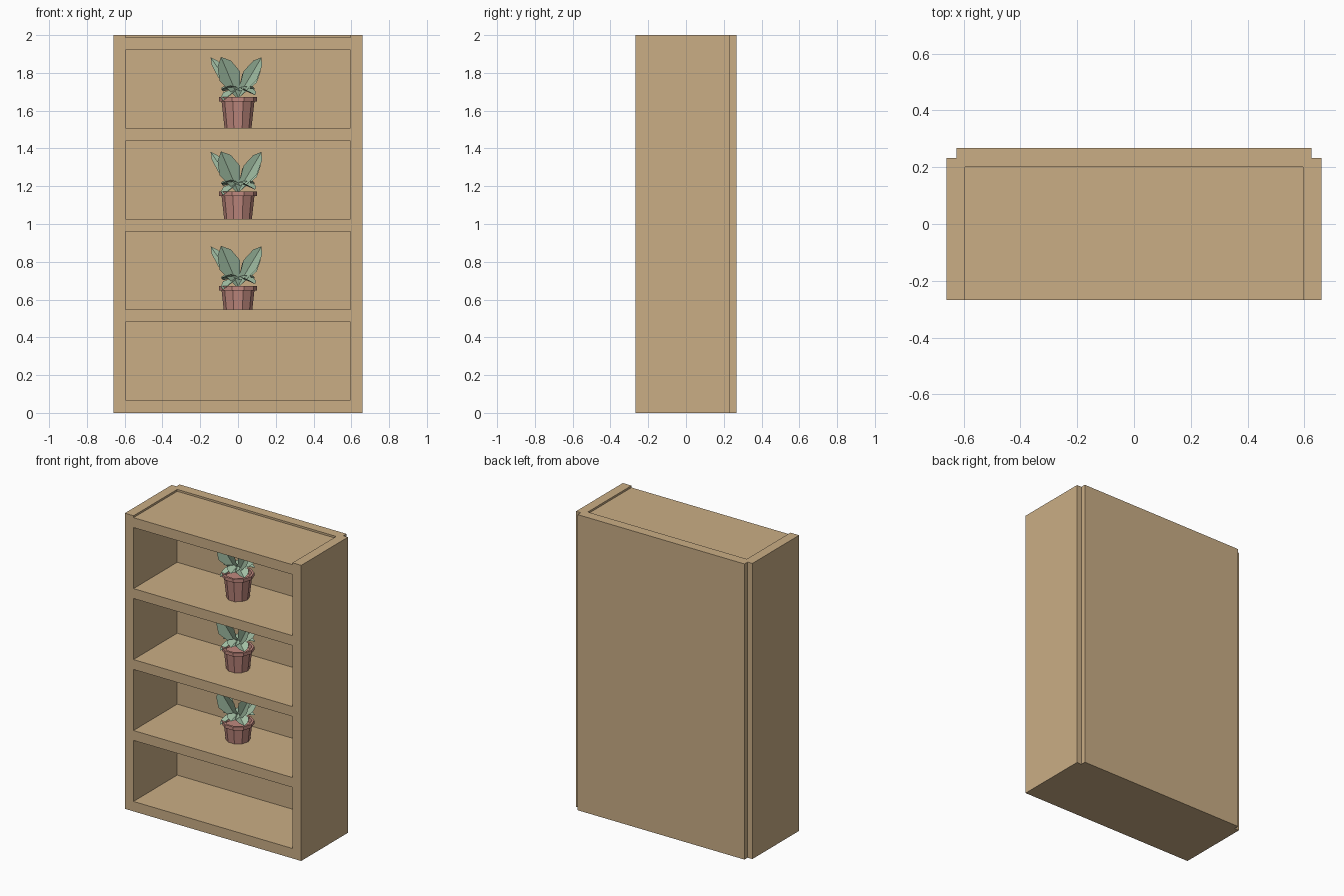
import bpy
import bmesh
from math import radians
from mathutils import Vector

cube = bpy.data.objects.get("Cube")
if cube:
    bpy.data.objects.remove(cube)


def material(name, rgb):
    m = bpy.data.materials.new(name)
    m.use_nodes = True
    m.diffuse_color = (*rgb, 1)
    m.node_tree.nodes["Principled BSDF"].inputs["Base Color"].default_value = (*rgb, 1)
    return m


WOOD = material("light wood", (0.59, 0.42, 0.235))
CLAY = material("pink clay", (0.53, 0.25, 0.21))
LEAF = material("pale green", (0.36, 0.52, 0.37))


def finish(name, bm, mat):
    mesh = bpy.data.meshes.new(name)
    bm.to_mesh(mesh)
    bm.free()
    mesh.materials.append(mat)
    obj = bpy.data.objects.new(name, mesh)
    bpy.context.collection.objects.link(obj)
    return obj


def box(name, low, high, mat):
    low, high = Vector(low), Vector(high)
    bm = bmesh.new()
    bmesh.ops.create_cube(bm, size=1)
    for v in bm.verts:
        v.co = (low + high) / 2 + v.co * (high - low)
    return finish(name, bm, mat)


# Cabinet carcass
FRONT, BACK, SIDE_BACK, PANEL_FRONT = -0.267, 0.267, 0.233, 0.2
OUT, IN, THICK, PITCH = 0.66, 0.595, 0.067, 0.48
box("left_side", (IN, FRONT, 0), (OUT, SIDE_BACK, 2), WOOD)
box("right_side", (-OUT, FRONT, 0), (-IN, SIDE_BACK, 2), WOOD)
box("back_panel", (-0.625, PANEL_FRONT, 0), (0.625, BACK, 2), WOOD)
for i in range(5):
    z = i * PITCH
    box(f"shelf_{i + 1}", (-IN, FRONT, z), (IN, PANEL_FRONT, z + THICK), WOOD)


# Pot: a turned profile with a thick rim and a recessed floor
def pot(name, top):
    profile = [(0.071, -0.168), (0.087, -0.023), (0.1, -0.023),
               (0.1, 0), (0.085, 0), (0.08, -0.03)]
    bm = bmesh.new()
    verts = [bm.verts.new((r, 0, z + top)) for r, z in profile]
    edges = [bm.edges.new(pair) for pair in zip(verts, verts[1:])]
    bmesh.ops.spin(bm, geom=verts + edges, cent=(0, 0, 0), axis=(0, 0, 1),
                   angle=radians(360), steps=10)
    bmesh.ops.remove_doubles(bm, verts=bm.verts, dist=0.0005)
    bmesh.ops.holes_fill(bm, edges=bm.edges)
    bmesh.ops.recalc_face_normals(bm, faces=bm.faces)
    return finish(name, bm, CLAY)


# Leaf: blunt blade folded along its middle rib
def leaf(bm, base, tip, width, facing):
    base, tip, facing = Vector(base), Vector(tip), Vector(facing)
    along = tip - base
    side = along.cross(facing).normalized() * width / 2
    fold = side.cross(along).normalized() * width * 0.2
    rows = []
    for t, w in ((0, 0.15), (0.55, 1), (0.85, 0.65)):
        mid = base + along * t
        rows.append([bm.verts.new(p) for p in
                     (mid - side * w + fold * w, mid, mid + side * w + fold * w)])
    for a, b in zip(rows, rows[1:]):
        for k in (0, 1):
            bm.faces.new((a[k], a[k + 1], b[k + 1], b[k]))
    end = bm.verts.new(tip)
    for k in (0, 1):
        bm.faces.new((rows[-1][k], rows[-1][k + 1], end))


UPRIGHT, FLAT = (0, -1, 0.3), (0, 0, 1)
LEAVES = [
    ((-0.09, -0.07, 0.212), 0.12, UPRIGHT),
    ((0.125, -0.05, 0.21), 0.085, UPRIGHT),
    ((-0.145, 0.04, 0.21), 0.06, UPRIGHT),
    ((0.11, 0.07, 0.17), 0.09, UPRIGHT),
    ((-0.08, -0.08, -0.02), 0.08, FLAT),
    ((0.09, -0.06, 0.01), 0.09, FLAT),
    ((0.08, 0.07, 0.03), 0.09, FLAT),
    ((-0.08, 0.07, 0.03), 0.09, FLAT),
    ((0.01, -0.09, 0.03), 0.09, FLAT),
    ((-0.09, -0.03, 0.04), 0.08, FLAT),
]

# Potted plants on the upper three shelves
for i in range(3):
    top = 1.672 - 0.5 * i
    pot(f"pot_{i + 1}", top)
    bm = bmesh.new()
    for tip, width, facing in LEAVES:
        low = facing is FLAT
        base = (0, 0, top + (0.05 if low else 0))
        leaf(bm, base, Vector(tip) + Vector((0, 0, top)), width, facing)
    finish(f"plant_leaves_{i + 1}", bm, LEAF)
